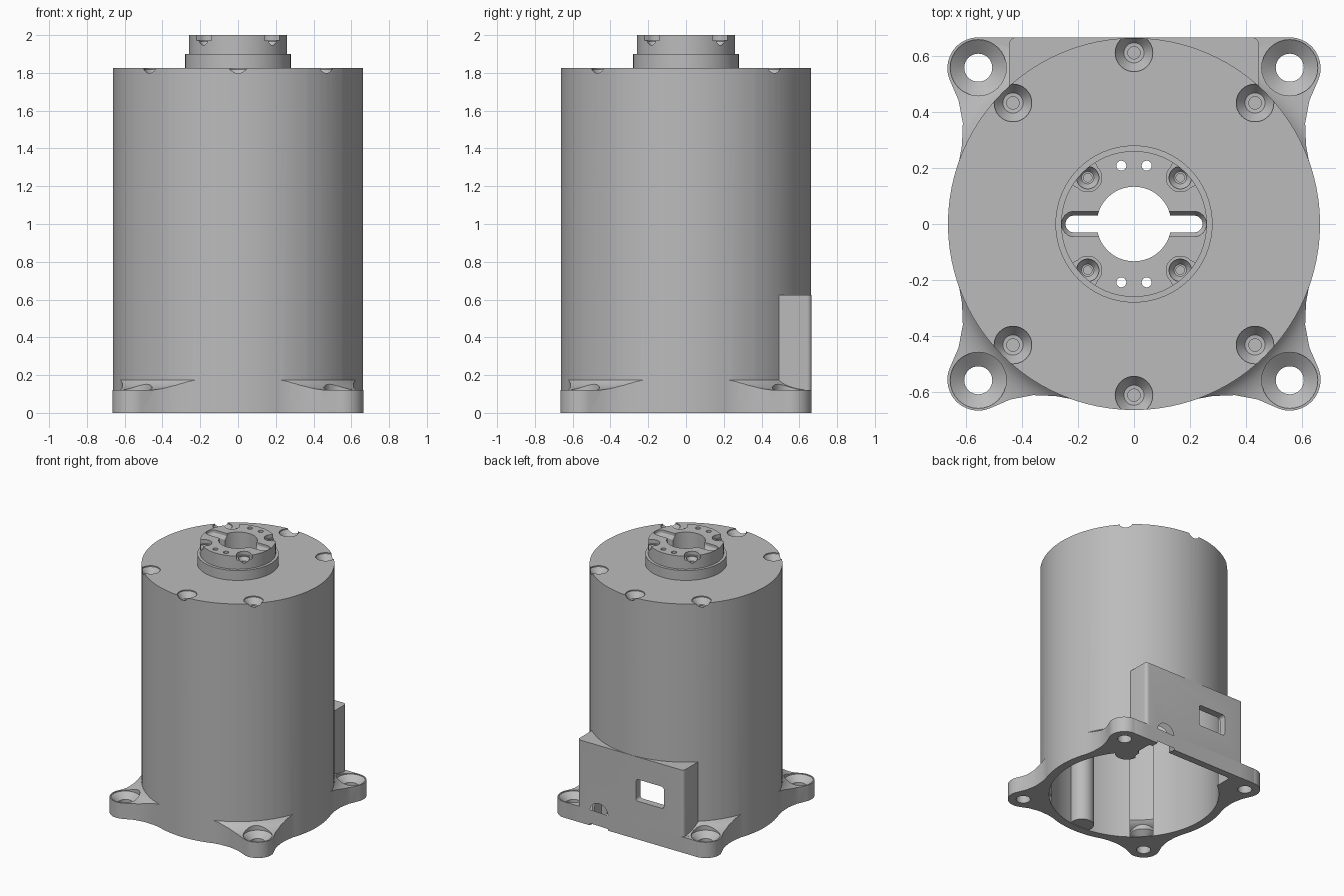
import bpy, bmesh, math
from math import sin, cos, pi

if "Cube" in bpy.data.objects:
    bpy.data.objects.remove(bpy.data.objects["Cube"], do_unlink=True)

grey = bpy.data.materials.new("plain_grey")
grey.use_nodes = True
COLOUR = (0.5, 0.5, 0.5, 1)
grey.diffuse_color = COLOUR
grey.node_tree.nodes["Principled BSDF"].inputs["Base Color"].default_value = COLOUR


# ---------- helpers ----------
def loft(name, sections, axis="z"):
    """Closed solid through (outline, height) sections along an axis."""
    bm = bmesh.new()
    rings = []
    for outline, h in sections:
        rings.append([bm.verts.new((u, v, h) if axis == "z" else (u, h, v)) for u, v in outline])
    n = len(rings[0])
    for a, b in zip(rings, rings[1:]):
        for i in range(n):
            j = (i + 1) % n
            bm.faces.new((a[i], a[j], b[j], b[i]))
    bm.faces.new(rings[0])
    bm.faces.new(rings[-1])
    bmesh.ops.recalc_face_normals(bm, faces=bm.faces)
    mesh = bpy.data.meshes.new(name)
    bm.to_mesh(mesh)
    bm.free()
    mesh.materials.append(grey)
    ob = bpy.data.objects.new(name, mesh)
    bpy.context.collection.objects.link(ob)
    return ob


def arc(x, y, r, start, end, n):
    angles = [math.radians(start + (end - start) * i / n) for i in range(n + 1)]
    return [(x + r * cos(a), y + r * sin(a)) for a in angles]


def circle(x, y, r, n=32):
    return arc(x, y, r, 0, 360, n)[:-1]


def turned(name, x, y, profile, n=32):
    return loft(name, [(circle(x, y, r, n), z) for r, z in profile])


def rounded_rect(x0, x1, y0, y1, r, n=8):
    return (arc(x1 - r, y1 - r, r, 0, 90, n) + arc(x0 + r, y1 - r, r, 90, 180, n)
            + arc(x0 + r, y0 + r, r, 180, 270, n) + arc(x1 - r, y0 + r, r, 270, 360, n))


def combine(target, tool, operation):
    mod = target.modifiers.new("combine", "BOOLEAN")
    mod.operation, mod.solver, mod.object = operation, "EXACT", tool
    bpy.context.view_layer.update()
    graph = bpy.context.evaluated_depsgraph_get()
    mesh = bpy.data.meshes.new_from_object(target.evaluated_get(graph))
    target.modifiers.clear()
    target.data = mesh
    bpy.data.objects.remove(tool, do_unlink=True)


def cut(target, tool):
    combine(target, tool, "DIFFERENCE")


def add(target, tool):
    combine(target, tool, "UNION")


R, TOP, FLANGE = 0.663, 1.825, 0.12
corners = [(sx, sy) for sx in (-1, 1) for sy in (-1, 1)]

# ---------- mounting flange with four ears ----------
waist = [(0.12, -0.62), (0.2, -0.628), (0.28, -0.613), (0.36, -0.61), (0.44, -0.625)]
quarter = waist + arc(0.555, -0.555, 0.11, -112, 22, 20) + [(-y, -x) for x, y in reversed(waist)]
outline = []
for k in range(4):
    c, s = round(cos(k * pi / 2)), round(sin(k * pi / 2))
    outline += [(c * x - s * y, s * x + c * y) for x, y in quarter]
flange = loft("flange", [(outline, 0), (outline, 0.3)])

# concave fillet running from the ears up to the barrel
fillet = [(1.2, -0.1), (1.2, FLANGE)]
for i in range(9):
    a = i / 8 * pi / 2
    fillet.append((0.8 - 0.15 * sin(a), 0.21 - 0.09 * cos(a)))
combine(flange, turned("fillet", 0, 0, fillet, 96), "INTERSECT")

# ---------- housing: barrel, flange and back box ----------
housing = turned("housing", 0, 0, [(R, 0), (R, TOP)], 96)
add(housing, flange)
back_edge = rounded_rect(-0.555, 0.555, 0.2, 0.665, 0.004, 2)
add(housing, loft("back_edge", [(back_edge, 0), (back_edge, FLANGE)]))
box = rounded_rect(-0.445, 0.445, 0.2, 0.665, 0.025, 6)
add(housing, loft("back_box", [(box, 0), (box, 0.625)]))

# hollow inside, open at the bottom
cut(housing, turned("cavity", 0, 0, [(0.6, -0.1), (0.6, 1.75)], 96))
pocket = rounded_rect(-0.37, 0.37, 0.1, 0.61, 0.02, 4)
cut(housing, loft("pocket", [(pocket, -0.1), (pocket, 0.56)]))

# screw bosses inside the wall, with countersunk holes in the top
for angle in (45, 90, 135, 225, 270, 315):
    a = math.radians(angle)
    c, s = cos(a), sin(a)
    foot = 0.65 if angle == 90 else 0.005
    add(housing, turned("boss", 0.572 * c, 0.572 * s, [(0.085, foot), (0.085, 1.78)]))
    cut(housing, turned("screw_hole", 0.61 * c, 0.61 * s,
                        [(0.067, TOP + 0.02), (0.067, TOP - 0.008), (0.036, TOP - 0.05),
                         (0.022, TOP - 0.051), (0.022, TOP - 0.3)]))

# ear holes with dished seats
for sx, sy in corners:
    cut(housing, turned("ear_hole", sx * 0.555, sy * 0.557,
                        [(0.1, 0.3), (0.1, FLANGE - 0.005), (0.05, 0.075), (0.05, -0.1)]))

# window and cable arch through the back
window = rounded_rect(-0.28, -0.045, 0.29, 0.455, 0.02)
cut(housing, loft("window", [(window, 0.4), (window, 0.8)], "y"))
arch = [(0.34, -0.1)] + arc(0.265, 0.11, 0.075, 0, 180, 16) + [(0.19, -0.1)]
cut(housing, loft("arch", [(arch, 0.4), (arch, 0.8)], "y"))

# seat for the hub
cut(housing, turned("hub_seat", 0, 0, [(0.27, 1.6), (0.27, 1.9)], 64))

# ---------- hub on top ----------
hub = turned("hub", 0, 0, [(0.27, 1.752), (0.27, 1.824), (0.28, TOP), (0.28, 1.9),
                           (0.26, 1.9005), (0.26, 2.0)], 64)
cut(hub, turned("bore", 0, 0, [(0.133, 1.6), (0.133, 2.1)], 48))
narrow = rounded_rect(-0.244, 0.244, -0.03, 0.03, 0.0299)
wide = rounded_rect(-0.258, 0.258, -0.045, 0.045, 0.0449)
cut(hub, loft("slot", [(narrow, 1.6), (narrow, 1.955), (wide, 1.98), (wide, 2.1)]))
for sx, sy in corners:
    # open-sided screw seat
    a = math.degrees(math.atan2(sy, sx))
    seat = arc(sx * 0.165, sy * 0.165, 0.05, a + 90, a + 270, 16)
    seat += arc(sx * 0.25, sy * 0.25, 0.09, a - 90, a + 90, 2)
    cut(hub, loft("seat", [(seat, 1.972), (seat, 2.1)]))
    cut(hub, turned("hub_screw", sx * 0.165, sy * 0.165,
                    [(0.04, 2.05), (0.04, 1.965), (0.022, 1.94), (0.015, 1.939), (0.015, 1.8)]))
    cut(hub, turned("pin_hole", sx * 0.045, sy * 0.208, [(0.018, 1.6), (0.018, 2.1)], 16))

# ---------- shading ----------
bpy.ops.object.select_all(action="DESELECT")
for ob in (housing, hub):
    ob.select_set(True)
bpy.context.view_layer.objects.active = housing
bpy.ops.object.shade_smooth_by_angle(angle=math.radians(28))
